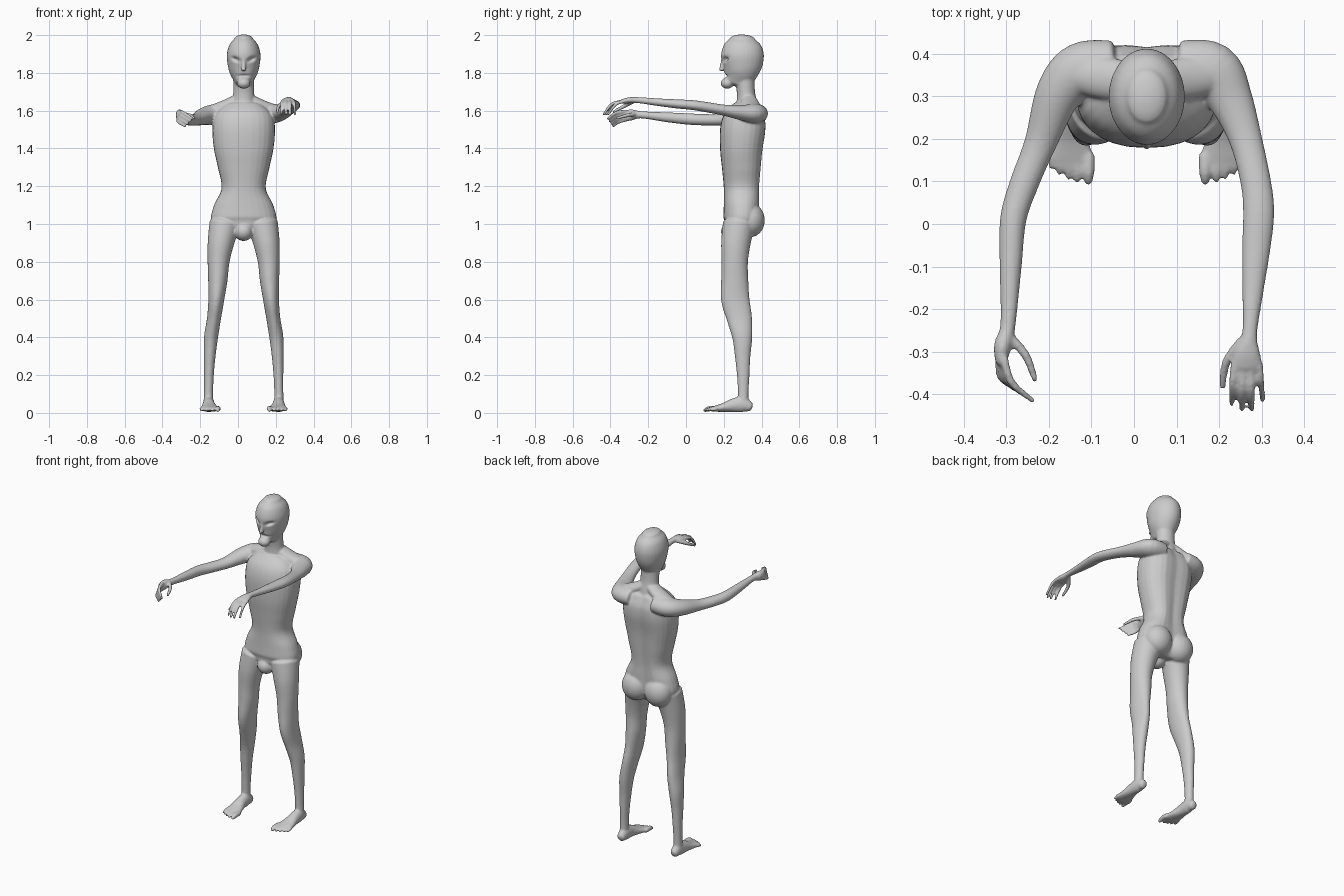
import bpy, bmesh, math
from mathutils import Vector

CX = 0.03          # body centre line
SIDES = 28
bm = bmesh.new()


def catmull(pts, steps=5):
    out = []
    for i in range(len(pts) - 1):
        a, b, c, d = (pts[min(max(i + k, 0), len(pts) - 1)] for k in (-1, 0, 1, 2))
        for k in range(steps):
            t = k / steps
            out.append((b * 2 + (c - a) * t + (a * 2 - b * 5 + c * 4 - d) * t**2
                        + (b * 3 - a - c * 3 + d) * t**3) * 0.5)
    return out + [pts[-1]]


def tube(points, ref=(0, 0, 1), dome=0.02, power=1.0, groove=0.0):
    """Round-ended loft through (x, y, z, half width, half depth) sections."""
    secs = catmull([Vector(p) for p in points])
    n = len(secs)
    rings = []
    for i, s in enumerate(secs):
        t = (secs[min(i + 1, n - 1)] - secs[max(i - 1, 0)]).to_3d()
        t.normalize()
        rings.append((s.to_3d(), t, s[3], s[4]))

    def cap(ring, sign):
        c, t, a, b = ring
        return [(c + t * sign * dome * math.sin(q), t, a * math.cos(q), b * math.cos(q))
                for q in (0.45, 0.9, 1.25, 1.5)]
    rings = cap(rings[0], -1)[::-1] + rings + cap(rings[-1], 1)
    loops = []
    for c, t, a, b in rings:
        side = Vector(ref).cross(t).normalized()
        other = t.cross(side)
        loop = []
        for k in range(SIDES):
            q = 2 * math.pi * k / SIDES
            cs, sn = math.cos(q), math.sin(q)
            u = math.copysign(abs(cs)**power, cs) * a
            v = math.copysign(abs(sn)**power, sn) * b
            v -= groove * math.exp(-((q - math.pi / 2) / 0.28)**2)
            loop.append(bm.verts.new(c + side * u + other * v))
        loops.append(loop)
    for l0, l1 in zip(loops, loops[1:]):
        for k in range(SIDES):
            j = (k + 1) % SIDES
            bm.faces.new((l0[k], l0[j], l1[j], l1[k]))
    bm.faces.new(loops[0][::-1])
    bm.faces.new(loops[-1])


def upright(rows, **kw):
    """Loft along z from (x offset, y, z, half width, half depth)."""
    tube([(CX + r[0], *r[1:]) for r in rows], ref=(0, 1, 0), **kw)


def ball(x, y, z, rx, ry, rz):
    vs = bmesh.ops.create_uvsphere(bm, u_segments=24, v_segments=16, radius=1)["verts"]
    bmesh.ops.scale(bm, vec=(rx, ry, rz), verts=vs)
    bmesh.ops.translate(bm, vec=(CX + x, y, z), verts=vs)


def digit(p0, p1, p2, r):
    tube([(*p0, r, r), (*p1, r * .95, r * .95), (*p2, r * .7, r * .7)], dome=r * .7)


# torso, neck, groin
upright([(0, .28, .97, .12, .08), (0, .295, 1.02, .172, .098), (0, .298, 1.1, .157, .098),
         (0, .298, 1.19, .117, .098), (0, .298, 1.3, .137, .108), (0, .298, 1.4, .158, .118),
         (0, .306, 1.5, .166, .125), (0, .318, 1.57, .155, .113), (0, .328, 1.62, .11, .08)],
        power=.88, groove=.016)
upright([(0, .325, 1.58, .075, .065), (0, .322, 1.64, .062, .055),
         (0, .317, 1.7, .055, .048), (0, .308, 1.79, .055, .055)])
ball(0, .24, .96, .05, .055, .05)

# head, nose, lip and chin
upright([(0, .272, 1.75, .046, .072), (0, .288, 1.8, .074, .09), (0, .298, 1.85, .086, .108),
         (0, .299, 1.9, .089, .113), (0, .299, 1.95, .075, .097), (0, .3, 1.98, .05, .066)],
        dome=.023)
tube([(CX, .198, 1.88, .008, .01), (CX, .19, 1.84, .01, .01), (CX, .187, 1.815, .014, .012)],
     ref=(0, 1, 0), dome=.006)
ball(0, .218, 1.745, .036, .034, .029)

for s in (-1, 1):
    # shoulder slope and buttock
    tube([(CX + s * .02, .33, 1.665, .04, .03), (CX + s * .09, .342, 1.628, .05, .032),
          (CX + s * .16, .352, 1.598, .045, .035)])
    ball(s * .078, .34, 1.02, .085, .077, .09)
    # leg
    upright([(s * .187, .303, .05, .026, .028), (s * .186, .303, .11, .024, .028),
             (s * .184, .303, .2, .026, .033), (s * .18, .3, .3, .031, .041),
             (s * .173, .298, .4, .037, .053), (s * .157, .283, .5, .037, .067),
             (s * .145, .261, .6, .042, .075), (s * .137, .258, .7, .051, .072),
             (s * .133, .258, .8, .058, .07), (s * .121, .264, .9, .07, .078),
             (s * .1, .28, 1.0, .082, .085)])
    # foot and toes
    x = CX + s * .185
    tube([(x, .338, .032, .024, .026), (x, .3, .045, .03, .042), (x, .25, .04, .033, .036),
          (x - s * .003, .2, .029, .043, .024), (x - s * .006, .155, .022, .053, .016),
          (x - s * .005, .135, .02, .05, .012)], dome=.014)
    for off, tip, r in ((.137, .094, .015), (.163, .096, .011), (.184, .103, .0105),
                        (.205, .113, .01), (.224, .127, .01)):
        tx = CX + s * off
        digit((tx, .16, .022), (tx, tip + .03, .022), (tx, tip + .008, .015), r)

# arm on the -x side
tube([(-.05, .372, 1.585, .06, .05), (-.125, .36, 1.58, .066, .054),
      (-.178, .305, 1.57, .054, .046), (-.22, .19, 1.553, .038, .032),
      (-.26, .09, 1.552, .034, .03), (-.284, .01, 1.556, .031, .03),
      (-.29, -.1, 1.565, .026, .026), (-.296, -.235, 1.578, .018, .019),
      (-.308, -.285, 1.578, .021, .029), (-.313, -.32, 1.572, .014, .03)], dome=.012)
# arm on the +x side
tube([(.11, .372, 1.585, .06, .05), (.185, .36, 1.585, .066, .052),
      (.228, .29, 1.59, .052, .04), (.262, .2, 1.603, .039, .029),
      (.286, .1, 1.62, .036, .027), (.293, .03, 1.63, .037, .026),
      (.288, -.05, 1.636, .034, .024), (.28, -.15, 1.645, .026, .02),
      (.272, -.255, 1.656, .018, .016), (.266, -.3, 1.655, .031, .016),
      (.264, -.335, 1.65, .037, .012)], dome=.012)

# fingers and thumbs: the -x hand curls inward, the +x hand droops
for k in range(4):
    f = k / 3
    digit((-.305 - .012 * f, -.315, 1.597 - .045 * f),
          (-.288 - .025 * f, -.372 + .012 * f, 1.588 - .05 * f),
          (-.238 - .042 * f, -.415 + .03 * f, 1.557 - .04 * f), .0095)
    drop = (.012, 0, 0, .022)[k]
    digit((.236 + .019 * k, -.325, 1.65),
          (.232 + .022 * k, -.392 + drop, 1.635),
          (.23 + .024 * k, -.435 + drop, 1.58), .0095)
digit((-.292, -.265, 1.582), (-.254, -.31, 1.575), (-.233, -.365, 1.56), .011)
digit((.252, -.275, 1.65), (.217, -.325, 1.625), (.208, -.382, 1.595), .011)

# fuse everything into one smooth skin
bmesh.ops.recalc_face_normals(bm, faces=bm.faces)
mesh = bpy.data.meshes.new("figure_body")
bm.to_mesh(mesh)
bm.free()
body = bpy.data.objects.new("figure_body", mesh)
bpy.context.collection.objects.link(body)
bpy.context.view_layer.objects.active = body
body.select_set(True)
rem = body.modifiers.new("skin", "REMESH")
rem.mode = "VOXEL"
rem.voxel_size = .0055
rem.use_smooth_shade = True
smo = body.modifiers.new("soften", "SMOOTH")
smo.factor = .5
smo.iterations = 5
for name in ("skin", "soften"):
    bpy.ops.object.modifier_apply(modifier=name)

# press in the eye hollows and the mouth line
for v in body.data.vertices:
    p = v.co
    if p.z > 1.7 and p.y < .27:
        dx = abs(p.x - CX)
        eye = ((dx - .042) / .019)**2 + ((p.z - 1.872 - (dx - .042) * .3) / .011)**2
        mouth = (dx / .03)**2 + ((p.z - 1.784) / .009)**2
        p.y += .022 * math.exp(-eye) + .014 * math.exp(-mouth)
bpy.ops.object.shade_smooth()
